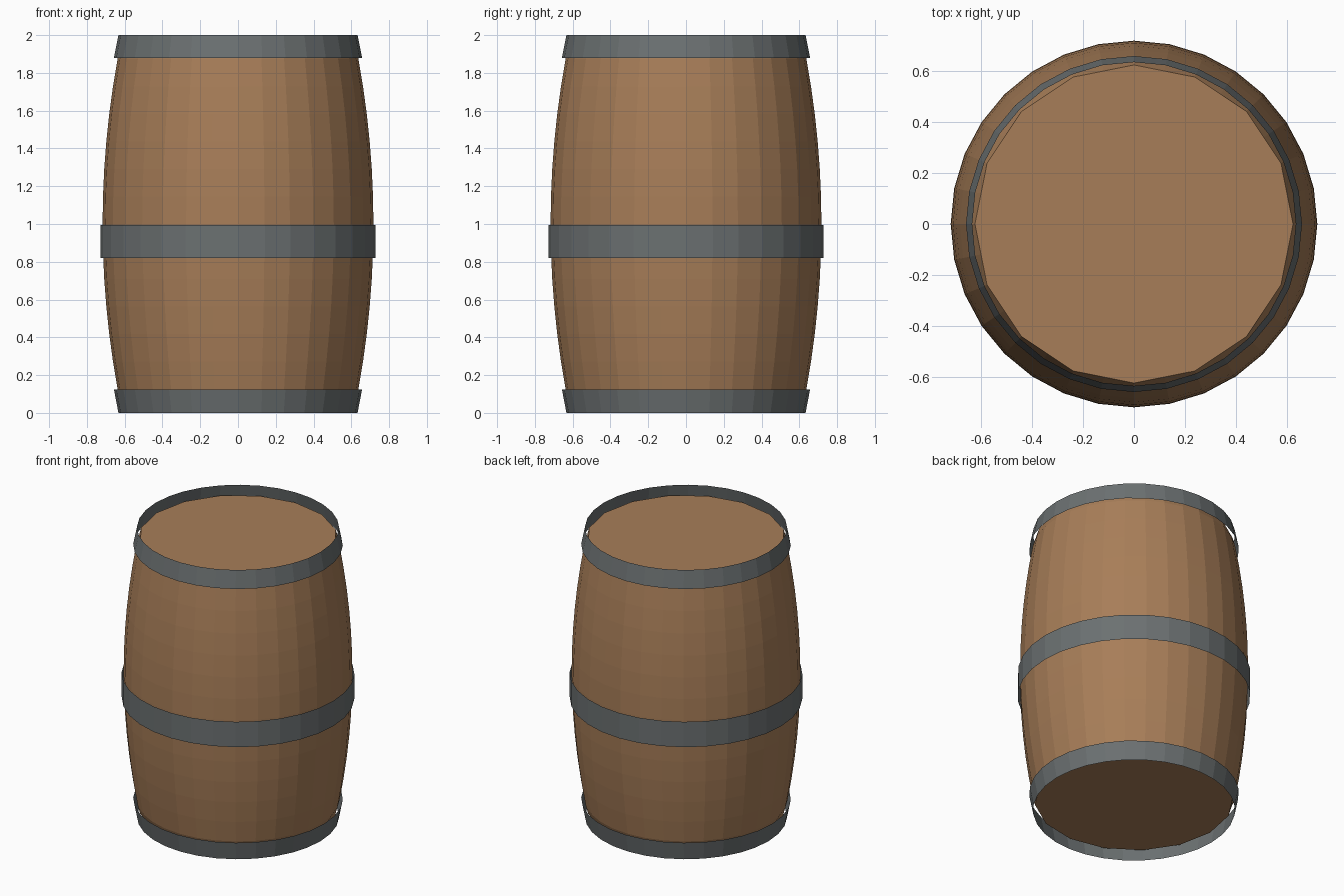
import bpy, bmesh, math

if "Cube" in bpy.data.objects:
    bpy.data.objects.remove(bpy.data.objects["Cube"])

SIDES = 32


def material(name, rgb):
    m = bpy.data.materials.new(name)
    m.diffuse_color = (*rgb, 1.0)
    m.use_nodes = True
    m.node_tree.nodes["Principled BSDF"].inputs["Base Color"].default_value = m.diffuse_color
    return m


wood = material("oak wood", (0.39, 0.208, 0.098))
iron = material("grey iron", (0.148, 0.164, 0.167))


def lathe(name, profile, mat, capped=False):
    """Revolve (radius, z) points around z; a capped shape ends in 16-sided lids."""
    bm = bmesh.new()
    rings = []
    for row, (r, z) in enumerate(profile):
        end = capped and row in (0, len(profile) - 1)
        ring = []
        for i in range(SIDES):
            a = 2 * math.pi * i / SIDES
            # odd corners of a lid lie on the straight edge of the 16-gon
            k = r * math.cos(math.pi / 16) if end and i % 2 else r
            ring.append(bm.verts.new((k * math.cos(a), k * math.sin(a), z)))
        rings.append(ring)
    for low, high in zip(rings, rings[1:]):
        for i in range(SIDES):
            j = (i + 1) % SIDES
            bm.faces.new((low[i], low[j], high[j], high[i]))
    if capped:
        bm.faces.new(rings[0][::-1])
        bm.faces.new(rings[-1])
    mesh = bpy.data.meshes.new(name)
    bm.to_mesh(mesh)
    bm.free()
    mesh.materials.append(mat)
    ob = bpy.data.objects.new(name, mesh)
    bpy.context.collection.objects.link(ob)
    return ob


# Bulging wooden body with recessed lids
def bulge(z):
    return 0.717 - 0.104 * (z - 1.0) ** 2


heights = [0.125 + 1.75 * i / 12 for i in range(13)]
profile = [(0.622, 0.068)] + [(bulge(z), z) for z in heights] + [(0.622, 1.935)]
lathe("barrel_body", profile, wood, capped=True)

# Thin sheet hoops
lathe("bottom_hoop", [(0.633, 0.0), (0.657, 0.125)], iron)
lathe("middle_hoop", [(0.729, 0.82), (0.729, 0.995)], iron)
lathe("top_hoop", [(0.657, 1.88), (0.633, 2.0)], iron)
